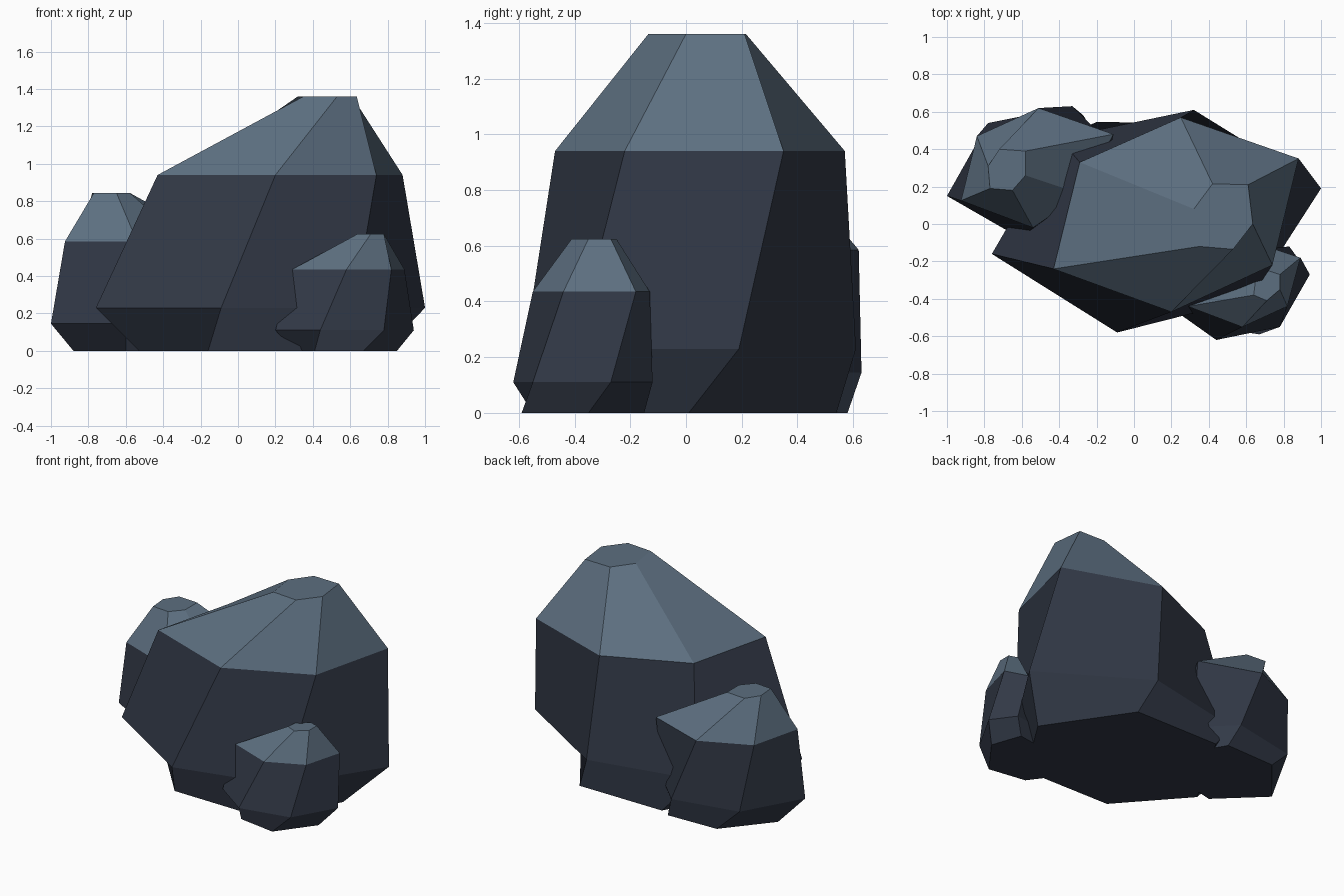
import bpy
import bmesh

default_cube = bpy.data.objects.get("Cube")
if default_cube:
    bpy.data.objects.remove(default_cube, do_unlink=True)


def make_material(name, colour):
    material = bpy.data.materials.new(name)
    material.use_nodes = True
    material.diffuse_color = colour
    shader = material.node_tree.nodes["Principled BSDF"]
    shader.inputs["Base Color"].default_value = colour
    shader.inputs["Roughness"].default_value = 0.9
    return material


dark_stone = make_material("dark_stone", (0.032, 0.041, 0.063, 1))
pale_stone = make_material("pale_blue_grey_stone", (0.108, 0.158, 0.215, 1))


def make_rock(name, heights, foot, belly, shoulder, crown):
    """Loft four six-sided cross-sections into a faceted boulder."""
    bm = bmesh.new()
    rings = []
    for height, outline in zip(heights, (foot, belly, shoulder, crown)):
        rings.append([bm.verts.new((x, y, height)) for x, y in outline])

    # side bands between neighbouring sections
    for lower, upper in zip(rings, rings[1:]):
        count = len(lower)
        for i in range(count):
            j = (i + 1) % count
            bm.faces.new((lower[i], lower[j], upper[j], upper[i]))

    # flat underside and flat top
    bm.faces.new(list(reversed(rings[0])))
    bm.faces.new(rings[-1])
    bmesh.ops.recalc_face_normals(bm, faces=bm.faces[:])

    # everything above the shoulder is pale
    for face in bm.faces:
        above_shoulder = face.calc_center_median().z > heights[2]
        face.material_index = 1 if above_shoulder else 0
        face.smooth = False

    mesh = bpy.data.meshes.new(name)
    bm.to_mesh(mesh)
    bm.free()
    mesh.materials.append(dark_stone)
    mesh.materials.append(pale_stone)
    rock = bpy.data.objects.new(name, mesh)
    bpy.context.scene.collection.objects.link(rock)
    return rock


# Every outline runs counter-clockwise, starting at the front left corner
make_rock(
    "large_boulder",
    heights=(0, 0.23, 0.94, 1.36),
    foot=[(-.53, -.03), (-.16, -.45), (.48, -.46), (.78, .01), (.42, .54), (-.2, .545)],
    belly=[(-.76, -.16), (-.09, -.58), (.62, -.4), (1, .19), (.32, .61), (-.4, .46)],
    shoulder=[(-.43, -.24), (.2, -.47), (.74, -.22), (.88, .35), (.25, .57), (-.29, .33)],
    crown=[(.35, -.12), (.53, -.135), (.635, 0), (.61, .21), (.42, .215), (.32, .08)],
)

make_rock(
    "medium_rock",
    heights=(0, 0.145, 0.585, 0.845),
    foot=[(-.88, .27), (-.6, 0), (-.25, .08), (-.15, .38), (-.27, .58), (-.63, .57)],
    belly=[(-1, .15), (-.6, -.08), (-.2, .08), (-.12, .42), (-.33, .63), (-.78, .54)],
    shoulder=[(-.925, .125), (-.54, -.02), (-.28, .16), (-.11, .48), (-.51, .62), (-.84, .47)],
    crown=[(-.77, .19), (-.65, .18), (-.58, .26), (-.58, .39), (-.72, .4), (-.78, .31)],
)

make_rock(
    "small_rock",
    heights=(0, 0.11, 0.435, 0.625),
    foot=[(.3, -.4), (.41, -.55), (.67, -.59), (.85, -.35), (.78, -.15), (.45, -.2)],
    belly=[(.2, -.45), (.44, -.62), (.78, -.55), (.94, -.27), (.83, -.12), (.42, -.18)],
    shoulder=[(.29, -.44), (.58, -.55), (.82, -.44), (.89, -.18), (.74, -.13), (.4, -.27)],
    crown=[(.64, -.38), (.71, -.41), (.78, -.35), (.78, -.27), (.72, -.25), (.65, -.3)],
)
